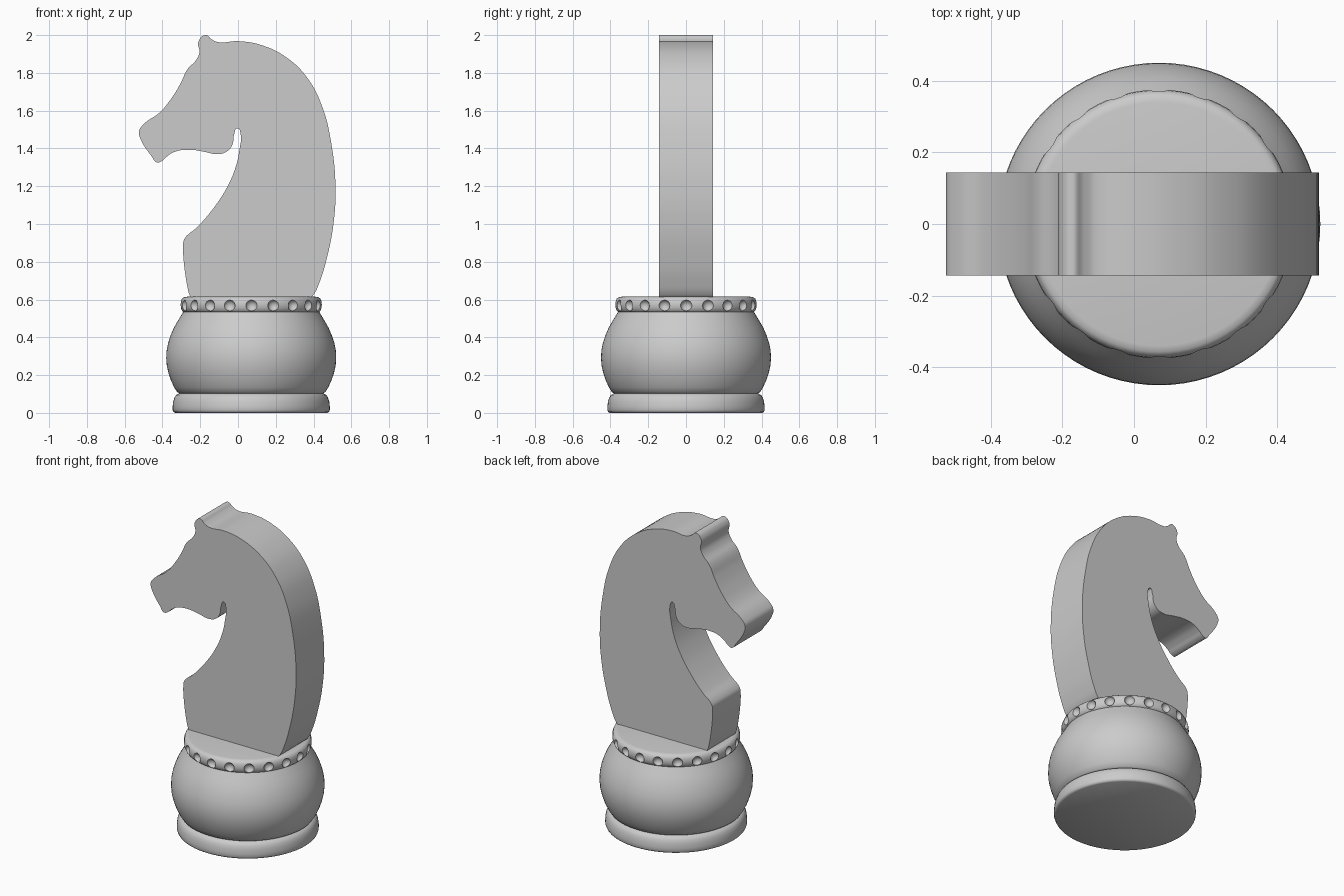
import bpy, bmesh, math
from mathutils import Matrix, Vector

cube = bpy.data.objects.get("Cube")
if cube:
    bpy.data.objects.remove(cube, do_unlink=True)

CENTRE_X = 0.07      # axis of the turned base
HALF_THICK = 0.144   # half thickness of the horse head

grey = bpy.data.materials.new("plain grey")
grey.use_nodes = True
grey.diffuse_color = (0.6, 0.6, 0.6, 1)
grey.node_tree.nodes["Principled BSDF"].inputs["Base Color"].default_value = grey.diffuse_color


def activate(obj):
    bpy.ops.object.select_all(action="DESELECT")
    obj.select_set(True)
    bpy.context.view_layer.objects.active = obj


def smooth(obj, degrees=35):
    activate(obj)
    bpy.ops.object.shade_smooth_by_angle(angle=math.radians(degrees))


def add_mesh(name, bm):
    bmesh.ops.recalc_face_normals(bm, faces=bm.faces)
    mesh = bpy.data.meshes.new(name)
    bm.to_mesh(mesh)
    bm.free()
    mesh.materials.append(grey)
    obj = bpy.data.objects.new(name, mesh)
    bpy.context.collection.objects.link(obj)
    return obj


def lathe(name, profile, segments=80):
    """Turn a (radius, height) profile around the base axis and cap its ends."""
    bm = bmesh.new()
    rings = []
    for radius, height in profile:
        angles = [math.tau * i / segments for i in range(segments)]
        rings.append([bm.verts.new((CENTRE_X + radius * math.cos(a), radius * math.sin(a), height))
                      for a in angles])
    for low, high in zip(rings, rings[1:]):
        for i in range(segments):
            j = (i + 1) % segments
            bm.faces.new((low[i], low[j], high[j], high[i]))
    bm.faces.new(rings[0])
    bm.faces.new(rings[-1])
    return add_mesh(name, bm)


# Foot disc and bulging body
smooth(lathe("foot_disc", [(0.403, 0), (0.412, 0.005), (0.416, 0.015), (0.416, 0.035), (0.413, 0.06),
                           (0.407, 0.08), (0.398, 0.094), (0.385, 0.102), (0.37, 0.105)]), 50)
smooth(lathe("round_body", [(0.375, 0.1), (0.392, 0.11), (0.408, 0.135), (0.425, 0.172), (0.438, 0.21),
                            (0.447, 0.25), (0.45, 0.29), (0.448, 0.33), (0.44, 0.37), (0.427, 0.41),
                            (0.41, 0.45), (0.39, 0.485), (0.372, 0.515), (0.36, 0.535)]), 50)

# Collar with a ring of round dimples
collar = lathe("collar", [(0.345, 0.53), (0.358, 0.533), (0.367, 0.541), (0.373, 0.555), (0.375, 0.572),
                          (0.373, 0.59), (0.367, 0.604), (0.357, 0.612), (0.34, 0.615)])
bm = bmesh.new()
for i in range(20):
    turn = Matrix.Rotation(math.tau * (i + 0.01) / 20, 4, "Z")
    spot = Matrix.Translation((CENTRE_X, 0, 0.568)) @ turn @ Matrix.Translation((0.38, 0, 0))
    bmesh.ops.create_uvsphere(bm, u_segments=20, v_segments=12, radius=0.031, matrix=spot)
cutter = add_mesh("dimple_cutter", bm)
cutter.hide_render = True
cut = collar.modifiers.new("dimples", "BOOLEAN")
cut.operation = "DIFFERENCE"
cut.solver = "EXACT"
cut.object = cutter
activate(collar)
bpy.ops.object.modifier_apply(modifier=cut.name)
bpy.data.objects.remove(cutter, do_unlink=True)
smooth(collar)

# Horse head: a smooth outline, extruded to a flat slab
chest = [(-0.262, 0.64), (-0.29, 0.9), (-0.28, 0.927), (-0.22, 0.98), (-0.135, 1.077), (-0.055, 1.2),
         (-0.013, 1.3), (0.008, 1.395), (0.014, 1.475), (-0.003, 1.507)]
jaw = [(-0.02, 1.475), (-0.03, 1.42), (-0.06, 1.383), (-0.113, 1.37), (-0.177, 1.382), (-0.257, 1.393),
       (-0.336, 1.382), (-0.378, 1.356), (-0.405, 1.332), (-0.43, 1.326), (-0.457, 1.358)]
face = [(-0.516, 1.45), (-0.524, 1.49), (-0.5, 1.528), (-0.415, 1.59), (-0.352, 1.666), (-0.304, 1.745),
        (-0.267, 1.82), (-0.222, 1.868), (-0.204, 1.91), (-0.21, 1.963), (-0.172, 2.0), (-0.14, 1.978)]
mane = [(-0.108, 1.963), (0, 1.968), (0.124, 1.947), (0.262, 1.878), (0.368, 1.772), (0.447, 1.618),
        (0.495, 1.42), (0.516, 1.2), (0.505, 0.997), (0.468, 0.81), (0.431, 0.69), (0.4, 0.625)]
foot = [(0.385, 0.61), (-0.25, 0.61)]
outline = chest + jaw + face + mane + foot

curve = bpy.data.curves.new("horse_outline", "CURVE")
curve.dimensions = "2D"
curve.fill_mode = "BOTH"
curve.extrude = HALF_THICK
curve.resolution_u = 6
spline = curve.splines.new("BEZIER")
spline.bezier_points.add(len(outline) - 1)
spline.use_cyclic_u = True
for point, (x, z) in zip(spline.bezier_points, outline):
    point.co = Vector((x, z, 0))
    kind = "VECTOR" if (x, z) in foot else "AUTO"
    point.handle_left_type = point.handle_right_type = kind
curve.materials.append(grey)
head = bpy.data.objects.new("horse_head", curve)
bpy.context.collection.objects.link(head)
head.rotation_euler.x = math.pi / 2
activate(head)
bpy.ops.object.convert(target="MESH")
head = bpy.context.view_layer.objects.active

# Join the slab's caps to its rim
bm = bmesh.new()
bm.from_mesh(head.data)
bmesh.ops.remove_doubles(bm, verts=bm.verts, dist=0.0002)
bmesh.ops.recalc_face_normals(bm, faces=bm.faces)
bm.to_mesh(head.data)
bm.free()
smooth(head)
